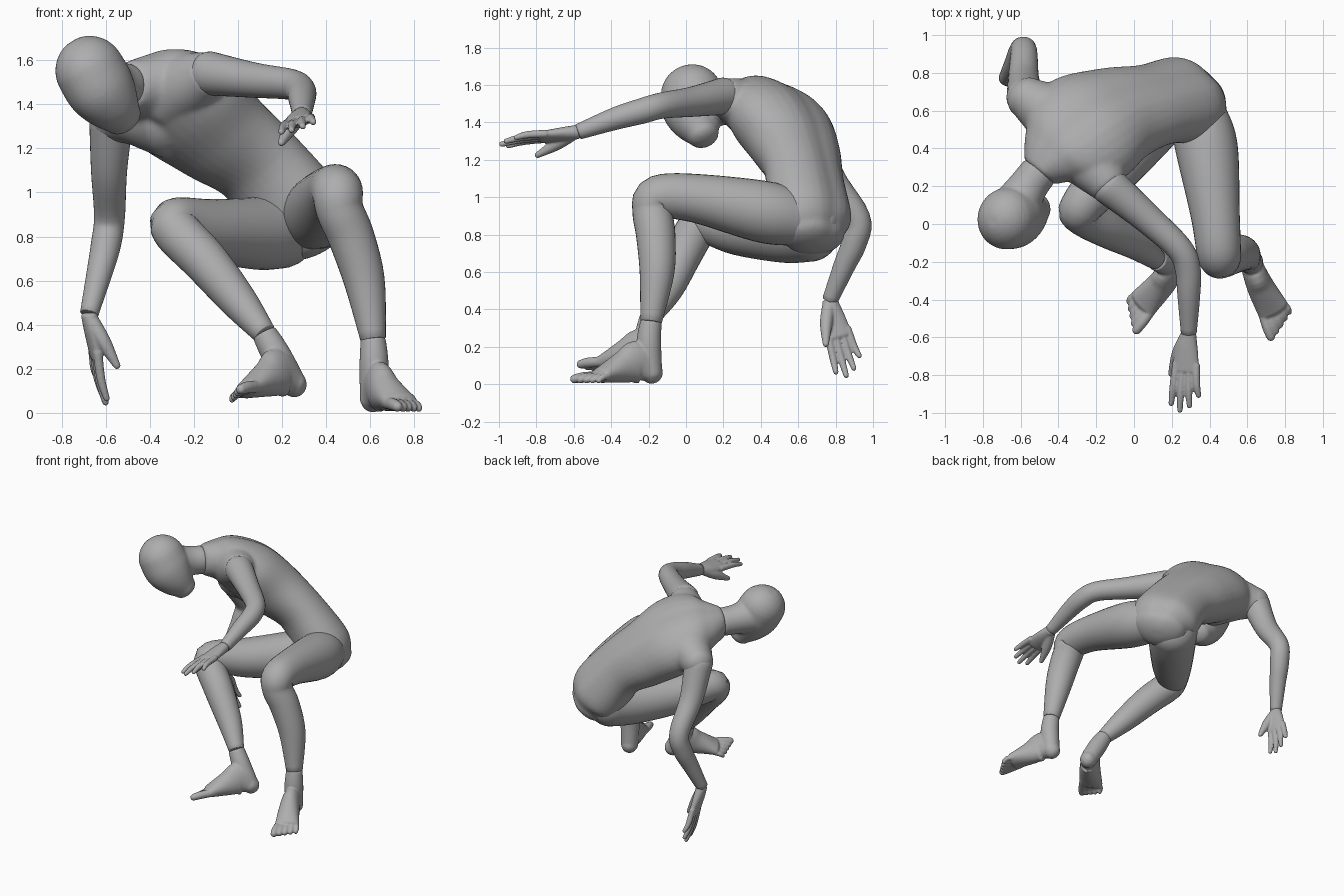
import bpy
import bmesh
import math
from mathutils import Vector

cube = bpy.data.objects.get("Cube")
if cube:
    bpy.data.objects.remove(cube, do_unlink=True)

skin = bpy.data.materials.new("plain grey")
skin.use_nodes = True
skin.diffuse_color = (0.42, 0.42, 0.42, 1)
skin.node_tree.nodes["Principled BSDF"].inputs["Base Color"].default_value = skin.diffuse_color


def smooth_path(rows, steps):
    """Catmull-Rom interpolation of rows holding position and radii."""
    def blend(p, q, r, s, t):
        return 0.5 * (2 * q + (r - p) * t + (2 * p - 5 * q + 4 * r - s) * t * t
                      + (3 * q - p - 3 * r + s) * t ** 3)
    last = len(rows) - 1
    path = []
    for i in range(last):
        quad = [rows[max(i - 1, 0)], rows[i], rows[i + 1], rows[min(i + 2, last)]]
        path += [[blend(*v, k / steps) for v in zip(*quad)] for k in range(steps)]
    return path + [list(rows[-1])]


def loft(bm, rows, side, caps=(0.6, 0.6), groove=0.0, segments=32, steps=5):
    """Skin elliptical rings (x, y, z, half width, half depth) with domed ends."""
    rows = [tuple(r) if len(r) == 5 else tuple(r) + (r[-1],) for r in rows]
    path = smooth_path(rows, steps)
    points = [Vector(p[:3]) for p in path]
    last = len(points) - 1
    frames = []
    for i, p in enumerate(path):
        tangent = (points[min(i + 1, last)] - points[max(i - 1, 0)]).normalized()
        frames.append((points[i], tangent, p[3], p[4]))

    # Domed ends
    def dome(frame, direction, height):
        centre, tangent, a, b = frame
        angles = [math.pi / 2 * k / 7 for k in range(1, 7)]
        return [(centre + tangent * direction * height * (a + b) / 2 * math.sin(t),
                 tangent, a * math.cos(t), b * math.cos(t)) for t in angles]
    frames = dome(frames[0], -1, caps[0])[::-1] + frames + dome(frames[-1], 1, caps[1])

    rings = []
    for centre, tangent, a, b in frames:
        u = Vector(side)
        u = (u - tangent * u.dot(tangent)).normalized()
        v = tangent.cross(u)
        ring = []
        for k in range(segments):
            t = 2 * math.pi * k / segments
            dent = 1 - groove * math.exp(-((t - math.pi / 2) / 0.25) ** 2)
            ring.append(bm.verts.new(centre + u * a * math.cos(t) + v * b * dent * math.sin(t)))
        rings.append(ring)
    for low, high in zip(rings, rings[1:]):
        for k in range(segments):
            n = (k + 1) % segments
            bm.faces.new((low[k], low[n], high[n], high[k]))
    bm.faces.new(rings[0][::-1])
    bm.faces.new(rings[-1])


def finish(name, bm, voxel=None, rounds=4):
    bmesh.ops.recalc_face_normals(bm, faces=bm.faces)
    for face in bm.faces:
        face.smooth = True
    mesh = bpy.data.meshes.new(name)
    bm.to_mesh(mesh)
    bm.free()
    mesh.materials.append(skin)
    obj = bpy.data.objects.new(name, mesh)
    bpy.context.collection.objects.link(obj)
    if voxel:
        remesh = obj.modifiers.new("blend", 'REMESH')
        remesh.mode = 'VOXEL'
        remesh.voxel_size = voxel
        remesh.use_smooth_shade = True
        soften = obj.modifiers.new("soften", 'SMOOTH')
        soften.iterations = rounds


def part(name, rows, side, **options):
    bm = bmesh.new()
    loft(bm, rows, side, **options)
    finish(name, bm)


def frame_mapper(origin, forward, side, flip):
    """Local (forward, side, normal) coordinates to world space."""
    d = Vector(forward).normalized()
    s = Vector(side)
    s = (s - d * s.dot(d)).normalized()
    n = d.cross(s) * flip
    o = Vector(origin)
    return (lambda f, w, h: o + d * f + s * w + n * h), s


# Torso, from seat to neck, with both shoulders blended in
bm = bmesh.new()
loft(bm, [
    (.33, .68, .8, .19, .15), (.27, .66, .9, .25, .2), (.1, .63, 1.12, .24, .178),
    (-.08, .58, 1.26, .28, .205), (-.23, .51, 1.38, .33, .215), (-.35, .43, 1.46, .31, .185),
    (-.43, .36, 1.48, .2, .145), (-.5, .28, 1.485, .108, .11)],
    (0.66, -0.69, 0.29), caps=(.5, .1), groove=.07)
loft(bm, [(-.32, .52, 1.355, .2), (-.46, .6, 1.36, .155), (-.57, .67, 1.34, .112)],
     (0, 0, 1), caps=(.8, .85))
loft(bm, [(-.3, .4, 1.45, .17), (-.2, .29, 1.5, .14), (-.135, .21, 1.535, .108)],
     (0, 0, 1), caps=(.8, .5))
finish("torso", bm, .012, 8)

# Head, an egg tapering to the chin, with the nape running into the neck
bm = bmesh.new()
head_at, head_axis = frame_mapper((-.67, .03, 1.55), (.585, .34, -.74), (.79, -.45, .42), -1)
head_rows = []
for along, out, wide, deep in [(0, 0, .157, .167), (.09, .025, .155, .168),
                               (.18, .035, .132, .135), (.27, .035, .09, .085)]:
    head_rows.append((*head_at(along, 0, -out), wide, deep))
loft(bm, head_rows, head_axis, caps=(1, .6))
loft(bm, [(-.5, .28, 1.485, .1), (-.56, .2, 1.49, .105), (-.62, .1, 1.5, .13)],
     head_axis, caps=(.1, .5))
finish("head", bm, .01, 8)

# Arms
part("left_arm", [
    (-.13, .2, 1.54, .1), (.07, .03, 1.51, .08), (.24, -.13, 1.49, .07),
    (.285, -.24, 1.46, .068), (.29, -.38, 1.42, .06), (.29, -.575, 1.35, .042)],
    (0, 0, 1), caps=(.8, .1))
part("right_arm", [
    (-.575, .67, 1.33, .1), (-.585, .77, 1.1, .082), (-.583, .915, .89, .07),
    (-.6, .9, .76, .068), (-.63, .845, .63, .058), (-.675, .77, .45, .042)],
    (1, 0, 0), caps=(.8, .1))

# Legs
part("left_leg", [
    (.31, .71, .875, .125), (.34, .58, .89, .15), (.385, .4, .925, .165),
    (.43, .05, .995, .13), (.45, -.15, 1.0, .117), (.462, -.178, .92, .108),
    (.513, -.162, .8, .105), (.573, -.155, .6, .093), (.613, -.187, .335, .058)],
    (1, 0, 0), caps=(.9, .1))
part("right_leg", [
    (.19, .66, .83, .175), (.08, .52, .815, .165), (-.12, .28, .83, .14),
    (-.275, .1, .865, .112), (-.275, .05, .82, .108), (-.15, -.02, .69, .103),
    (0, -.1, .51, .085), (.12, -.19, .36, .054)], (.6, -.7, 0), caps=(.9, .1))


def hand(name, wrist, forward, thumb_side, flip):
    at, side = frame_mapper(wrist, forward, thumb_side, flip)
    bm = bmesh.new()
    # Palm
    loft(bm, [(*at(0, 0, 0), .04, .038), (*at(.08, .005, 0), .06, .036),
              (*at(.2, 0, 0), .074, .027)], side, caps=(.2, .4))
    # Fingers from index to little
    for base, tip, length in [(.054, .065, .4), (.018, .015, .43),
                              (-.018, -.035, .4), (-.054, -.08, .34)]:
        mid = (base + tip) / 2
        loft(bm, [(*at(.17, base, 0), .022), (*at((.2 + length) / 2, mid, -.006), .02),
                  (*at(length - .012, tip, .004), .015)], side, caps=(.5, 1), segments=12)
    # Thumb
    loft(bm, [(*at(.04, .02, .005), .036), (*at(.13, .06, .035), .034),
              (*at(.24, .095, .07), .017)], side, caps=(.5, 1), segments=12)
    finish(name, bm, .006)


hand("left_hand", (.29, -.575, 1.35), (-.08, -.98, -.14), (-.95, .03, -.25), 1)
hand("right_hand", (-.675, .77, .45), (.16, .24, -.96), (.2, -.95, -.2), -1)


def foot(name, ankle, sole, forward, toe_side, flip):
    at, side = frame_mapper(sole, forward, toe_side, flip)
    bm = bmesh.new()
    # Ankle down to heel
    top = Vector(ankle)
    loft(bm, [(*top, .057), (*top.lerp(at(.025, 0, .1), .5), .066), (*at(0, 0, .062), .06)],
         side, caps=(.1, .85))
    # Instep
    loft(bm, [(*at(-.005, 0, .062), .056, .06), (*at(.07, 0, .118), .063, .115),
              (*at(.16, -.005, .092), .073, .087), (*at(.29, -.025, .05), .085, .044)],
         side, caps=(1, .5))
    # Toes from big to little
    for i in range(5):
        k = i / 4
        r = .028 - .01 * k
        spread = .035 - .135 * k
        loft(bm, [(*at(.26, spread * .8, .045), r), (*at(.37 - .06 * k, spread, .038), r),
                  (*at(.425 - .09 * k, spread, r), r * .85)], side, caps=(.5, .9), segments=12)
    finish(name, bm, .007)


foot("left_foot", (.613, -.187, .335), (.613, -.187, 0), (.34, -.94, 0), (-.94, -.34, 0), -1)
foot("right_foot", (.12, -.19, .36), (.265, -.22, .07), (-.64, -.768, 0), (.75, -.61, .28), 1)
